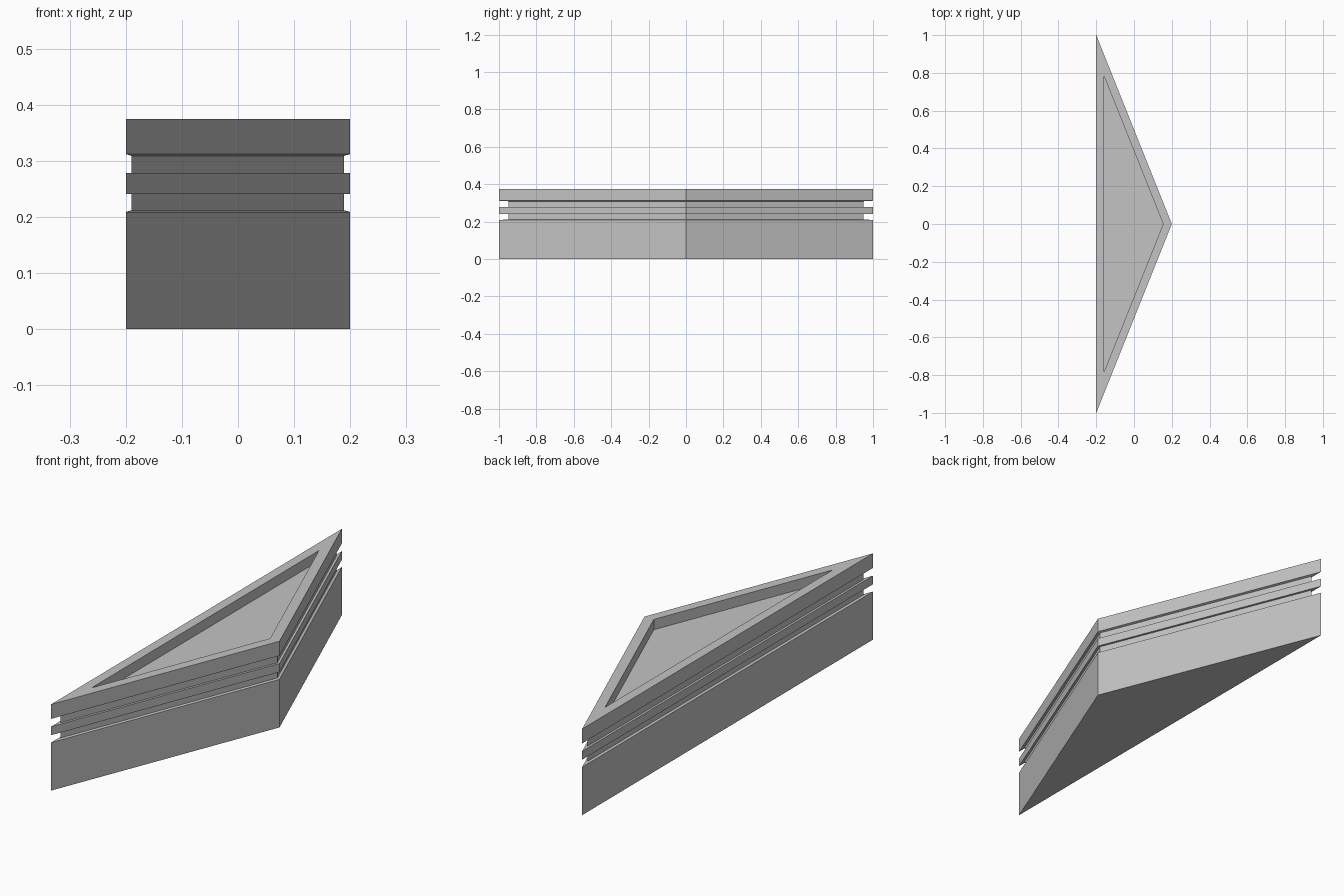
import bpy
import bmesh
import math

cube = bpy.data.objects.get("Cube")
if cube:
    bpy.data.objects.remove(cube, do_unlink=True)

HALF_DEPTH, HALF_LENGTH = 0.2, 1.0
SLOPE = 2 * HALF_DEPTH / HALF_LENGTH

stone = bpy.data.materials.new("light grey stone")
stone.use_nodes = True
grey = (0.55, 0.55, 0.55, 1)
stone.diffuse_color = grey
stone.node_tree.nodes["Principled BSDF"].inputs["Base Color"].default_value = grey


def triangle(inset):
    """Corners of the triangular plan, moved inward evenly by inset."""
    back = inset - HALF_DEPTH
    apex = HALF_DEPTH - inset * math.sqrt(1 + SLOPE ** 2)
    half = (apex - back) / SLOPE
    return [(back, -half), (apex, 0), (back, half)]


def loft(name, profile):
    """Solid through (inset, height) rings, capped at both ends."""
    bm = bmesh.new()
    rings = [[bm.verts.new((x, y, z)) for x, y in triangle(d)] for d, z in profile]
    for low, high in zip(rings, rings[1:]):
        for i in range(3):
            j = (i + 1) % 3
            bm.faces.new((low[i], low[j], high[j], high[i]))
    bm.faces.new(rings[0][::-1])
    bm.faces.new(rings[-1])
    bmesh.ops.recalc_face_normals(bm, faces=bm.faces)
    mesh = bpy.data.meshes.new(name)
    bm.to_mesh(mesh)
    bm.free()
    mesh.materials.append(stone)
    obj = bpy.data.objects.new(name, mesh)
    bpy.context.collection.objects.link(obj)
    return obj


GROOVE, RIM = 0.01, 0.042

# One continuous wall: base, two grooves, band, cornice, then the sunken panel
loft("pediment", [
    (0, 0), (0, 0.209),
    (GROOVE, 0.212), (GROOVE, 0.241),
    (0, 0.241), (0, 0.278),
    (GROOVE, 0.278), (GROOVE, 0.309),
    (0, 0.312), (0, 0.375),
    (RIM, 0.375), (RIM, 0.33),
])
